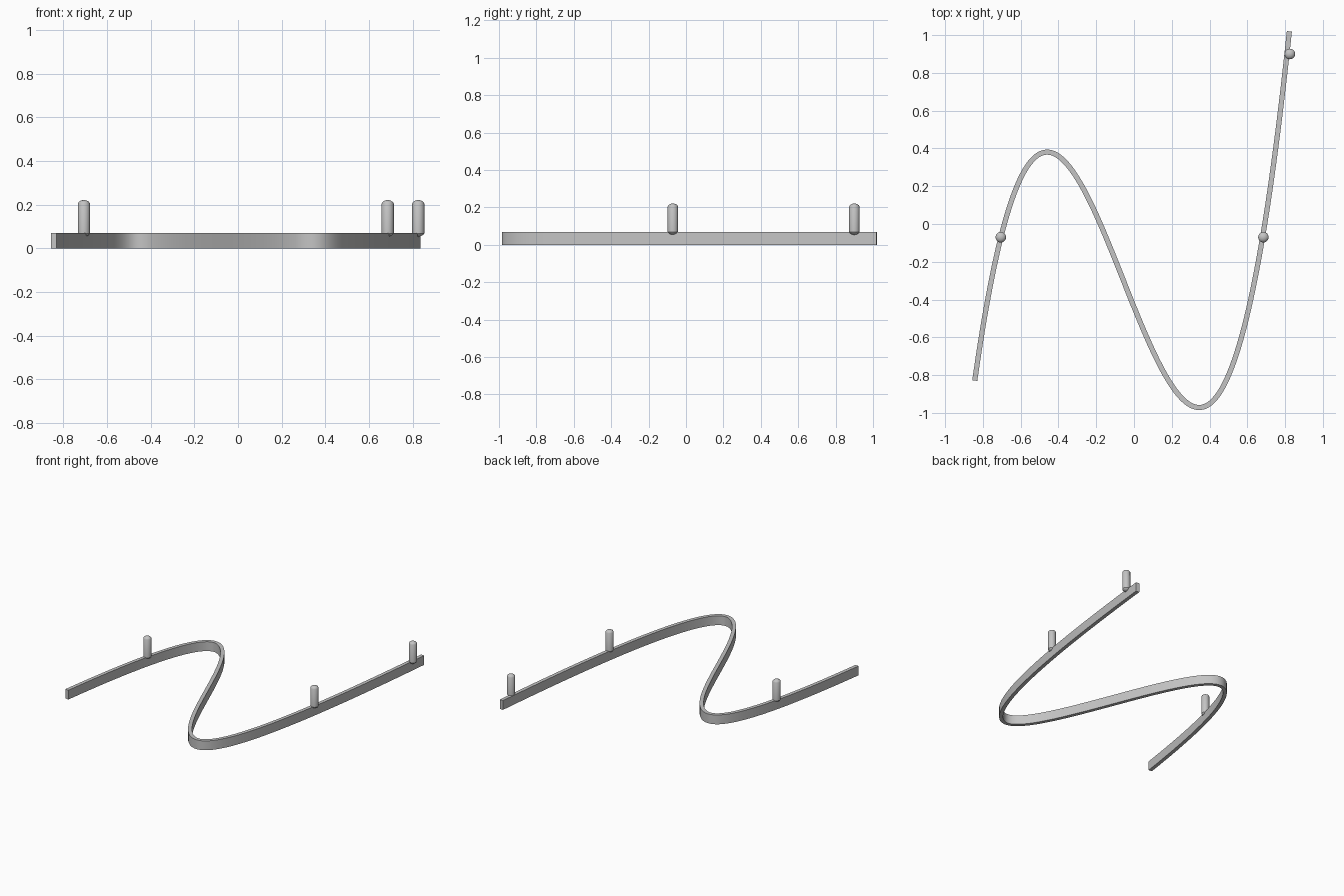
import bpy
import bmesh
import math
from mathutils import Vector

cube = bpy.data.objects.get("Cube")
if cube:
    bpy.data.objects.remove(cube, do_unlink=True)

GREY = (0.55, 0.55, 0.55, 1)
grey = bpy.data.materials.new("plain grey")
grey.use_nodes = True
grey.diffuse_color = GREY
grey.node_tree.nodes["Principled BSDF"].inputs["Base Color"].default_value = GREY

# Cubic track: crest and trough positions set its shape
CREST, TROUGH, LOW, STEEP = -0.46, 0.345, -0.985, 15.55
X_START, X_END = -0.843, 0.8225
HALF_WIDTH, HEIGHT = 0.0135, 0.07


def track_y(x):
    d = x - TROUGH
    return LOW + HALF_WIDTH + STEEP * (d ** 3 / 3 + (TROUGH - CREST) * d * d / 2)


def track_slope(x):
    return STEEP * (x - CREST) * (x - TROUGH)


def finish(name, bm):
    bmesh.ops.recalc_face_normals(bm, faces=bm.faces)
    mesh = bpy.data.meshes.new(name)
    bm.to_mesh(mesh)
    bm.free()
    mesh.materials.append(grey)
    obj = bpy.data.objects.new(name, mesh)
    bpy.context.collection.objects.link(obj)
    bpy.ops.object.select_all(action='DESELECT')
    obj.select_set(True)
    bpy.context.view_layer.objects.active = obj
    bpy.ops.object.shade_smooth_by_angle(angle=math.radians(35))
    return obj


# Rail: rectangular section swept along the track
def build_rail(steps=160):
    bm = bmesh.new()
    rings = []
    for i in range(steps + 1):
        x = X_START + (X_END - X_START) * i / steps
        side = Vector((-track_slope(x), 1, 0)).normalized() * HALF_WIDTH
        mid = Vector((x, track_y(x), 0))
        up = Vector((0, 0, HEIGHT))
        corners = (mid - side, mid + side, mid + side + up, mid - side + up)
        rings.append([bm.verts.new(c) for c in corners])
    for a, b in zip(rings, rings[1:]):
        for k in range(4):
            n = (k + 1) % 4
            bm.faces.new((a[k], a[n], b[n], b[k]))
    bm.faces.new(rings[0])
    bm.faces.new(rings[-1])
    finish("rail", bm)


# Pin: upright cylinder with shallow domed ends
def build_pin(name, x, y, sides=20):
    profile = [(0.0, 0.053), (0.013, 0.056), (0.023, 0.062), (0.028, 0.069),
               (0.028, 0.205), (0.023, 0.213), (0.013, 0.219), (0.0, 0.222)]
    bm = bmesh.new()
    verts = [bm.verts.new((r, 0, z)) for r, z in profile]
    edges = [bm.edges.new(pair) for pair in zip(verts, verts[1:])]
    bmesh.ops.spin(bm, geom=verts + edges, cent=(0, 0, 0), axis=(0, 0, 1),
                   angle=math.tau, steps=sides)
    bmesh.ops.remove_doubles(bm, verts=bm.verts, dist=0.0005)
    pin = finish(name, bm)
    pin.location = (x, y, 0)


build_rail()
build_pin("right_pin", -0.705, -0.07)
build_pin("left_pin", 0.685, -0.07)
build_pin("end_pin", 0.825, 0.90)
